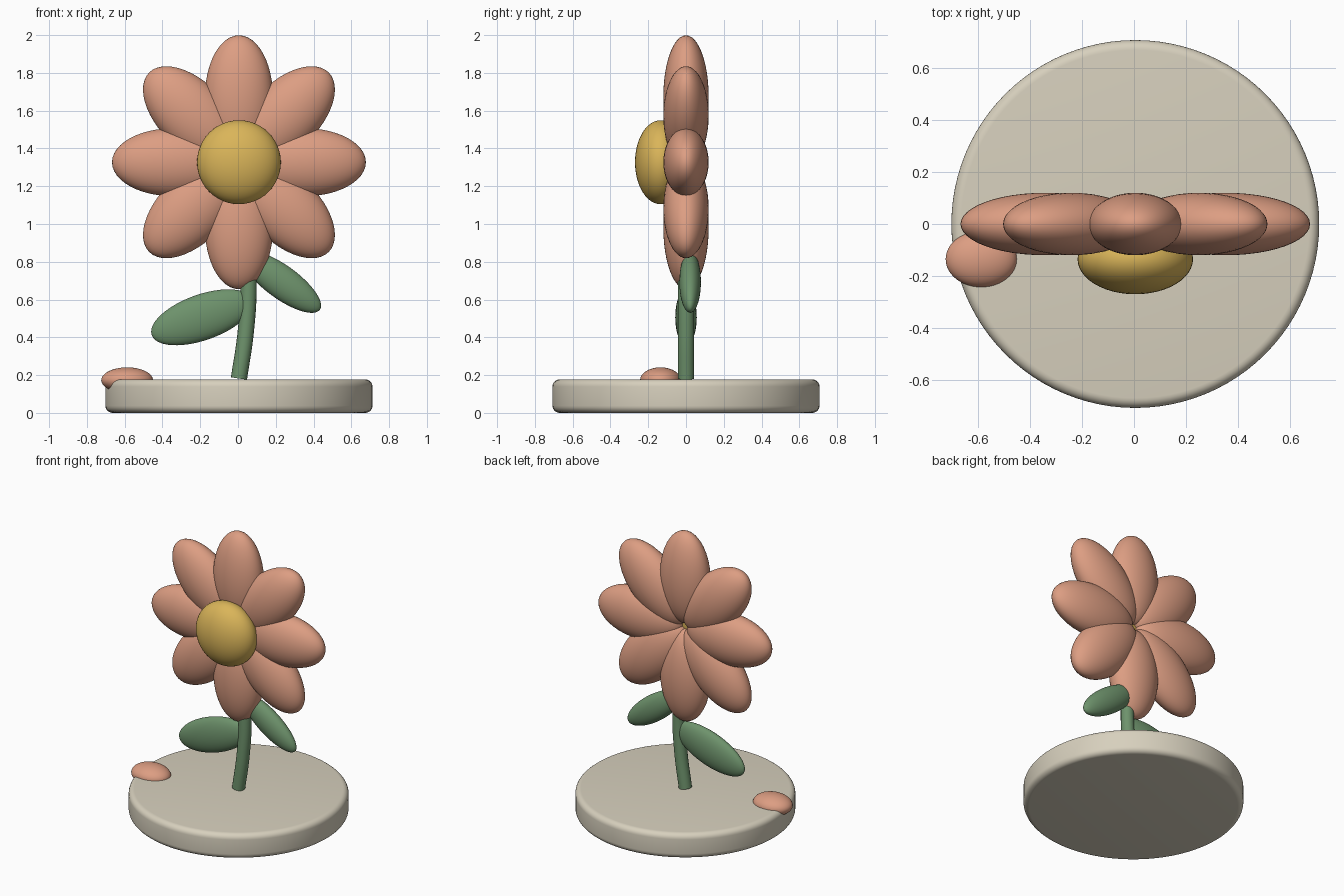
import bpy
from math import cos, sin, pi, radians

old = bpy.data.objects.get("Cube")
if old:
    bpy.data.objects.remove(old, do_unlink=True)


def material(name, rgb):
    m = bpy.data.materials.new(name)
    m.use_nodes = True
    m.diffuse_color = (*rgb, 1)
    m.node_tree.nodes["Principled BSDF"].inputs["Base Color"].default_value = (*rgb, 1)
    return m


coral = material("coral petal", (0.72, 0.34, 0.225))
gold = material("golden yellow", (0.70, 0.46, 0.10))
green = material("leaf green", (0.155, 0.29, 0.15))
stone = material("pale stone", (0.68, 0.63, 0.51))


def ellipsoid(name, centre, radii, tilt, mat):
    """Smooth ellipsoid whose local x axis is raised by tilt in the xz plane."""
    bpy.ops.mesh.primitive_uv_sphere_add(segments=48, ring_count=24, location=centre,
                                         rotation=(0, -tilt, 0))
    ob = bpy.context.object
    ob.name = name
    ob.scale = radii
    ob.data.materials.append(mat)
    bpy.ops.object.shade_smooth()
    return ob


# Round base with softened rims
bpy.ops.mesh.primitive_cylinder_add(vertices=96, radius=0.707, depth=0.177,
                                    location=(0.005, 0, 0.0885))
base = bpy.context.object
base.name = "base"
base.data.materials.append(stone)
bevel = base.modifiers.new("rounded rims", "BEVEL")
bevel.width = 0.038
bevel.segments = 6
bevel.limit_method = "ANGLE"
bpy.ops.object.modifier_apply(modifier=bevel.name)
bpy.ops.object.shade_smooth_by_angle(angle=radians(35))

# Curved stem
curve = bpy.data.curves.new("stem", "CURVE")
curve.dimensions = "3D"
curve.bevel_depth = 0.043
curve.bevel_resolution = 6
curve.use_fill_caps = True
path = [(0.005, 0.182), (0.04, 0.42), (0.056, 0.68), (0.04, 0.95), (0.01, 1.2)]
spline = curve.splines.new("BEZIER")
spline.bezier_points.add(len(path) - 1)
for point, (x, z) in zip(spline.bezier_points, path):
    point.co = (x, 0, z)
    point.handle_left_type = point.handle_right_type = "AUTO"
curve.materials.append(green)
stem = bpy.data.objects.new("stem", curve)
bpy.context.collection.objects.link(stem)
bpy.ops.object.select_all(action="DESELECT")
stem.select_set(True)
bpy.context.view_layer.objects.active = stem
bpy.ops.object.convert(target="MESH")
bpy.ops.object.shade_smooth_by_angle(angle=radians(35))

# Leaves
ellipsoid("right_leaf", (-0.19, 0, 0.506), (0.283, 0.057, 0.121), radians(19.5), green)
ellipsoid("left_leaf", (0.231, 0.022, 0.693), (0.25, 0.057, 0.088), radians(-36), green)

# Ring of eight petals around the flower centre
cx, cz, reach = 0.005, 1.327, 0.347
for i in range(8):
    a = i * pi / 4
    ellipsoid(f"petal_{i + 1}", (cx + reach * cos(a), 0, cz + reach * sin(a)),
              (0.325, 0.12, 0.18), a, coral)
ellipsoid("flower_centre", (cx, -0.135, cz), (0.222, 0.135, 0.222), 0, gold)

# Fallen petal on the rim of the base
ellipsoid("fallen_petal", (-0.587, -0.135, 0.173), (0.137, 0.108, 0.068), 0, coral)
